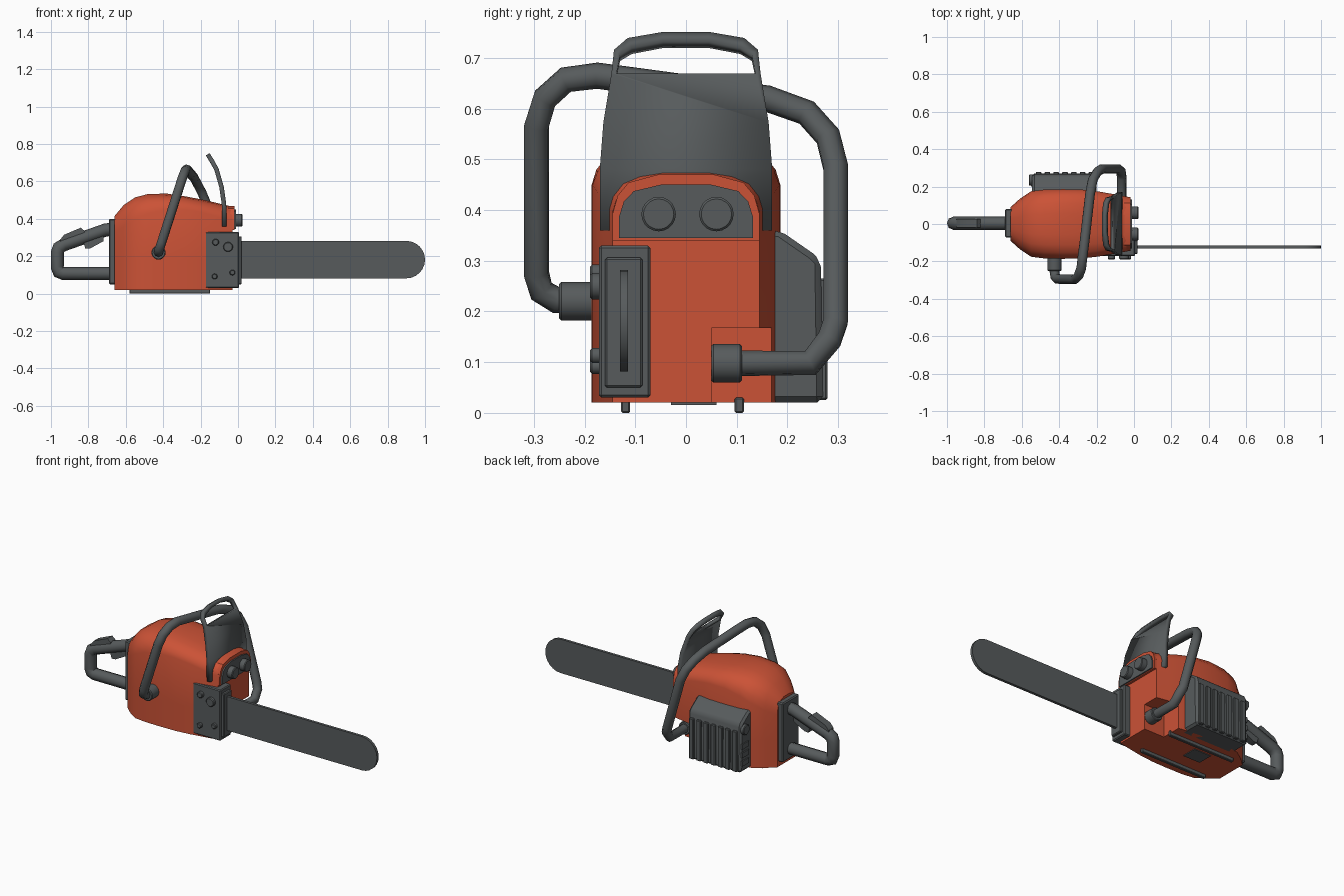
import bpy, bmesh, math
from mathutils import Vector, Matrix

cube = bpy.data.objects.get("Cube")
if cube:
    bpy.data.objects.remove(cube, do_unlink=True)


def material(name, rgb):
    m = bpy.data.materials.new(name)
    m.use_nodes = True
    m.diffuse_color = (*rgb, 1)
    m.node_tree.nodes["Principled BSDF"].inputs["Base Color"].default_value = (*rgb, 1)
    return m


ORANGE = material("orange casing", (0.6, 0.085, 0.037))
GREY = material("dark grey plastic", (0.095, 0.105, 0.108))


def activate(ob):
    bpy.ops.object.select_all(action='DESELECT')
    ob.select_set(True)
    bpy.context.view_layer.objects.active = ob


def finish(name, bm, mat, angle=35, bevel=0):
    bmesh.ops.recalc_face_normals(bm, faces=bm.faces)
    if bevel:
        sharp = [e for e in bm.edges if e.calc_face_angle(0) > 0.6]
        bmesh.ops.bevel(bm, geom=sharp, offset=bevel, segments=1, affect='EDGES')
    me = bpy.data.meshes.new(name)
    bm.to_mesh(me)
    bm.free()
    ob = bpy.data.objects.new(name, me)
    bpy.context.collection.objects.link(ob)
    me.materials.append(mat)
    activate(ob)
    bpy.ops.object.shade_smooth_by_angle(angle=math.radians(angle))
    return ob


def prism(name, pts, axis, a, b, mat=GREY, bevel=0):
    """Extrude a flat outline along x or y; the outline uses the other two axes."""
    bm = bmesh.new()
    put = (lambda p, t: (t, p[0], p[1])) if axis == 'x' else (lambda p, t: (p[0], t, p[1]))
    lo, hi = [[bm.verts.new(put(p, t)) for p in pts] for t in (a, b)]
    bm.faces.new(lo)
    bm.faces.new(hi)
    for i in range(len(pts)):
        j = (i + 1) % len(pts)
        bm.faces.new((lo[i], lo[j], hi[j], hi[i]))
    return finish(name, bm, mat, 30, bevel)


def box(name, x, y, z, mat=GREY, bevel=0):
    return prism(name, [(x[0], z[0]), (x[1], z[0]), (x[1], z[1]), (x[0], z[1])], 'y', *y, mat, bevel)


def cylinder(name, centre, r, length, axis, mat=GREY, bevel=0.004):
    bm = bmesh.new()
    bmesh.ops.create_cone(bm, cap_ends=True, segments=20, radius1=r, radius2=r, depth=length)
    turn = Matrix.Rotation(math.pi / 2, 4, 'Y' if axis == 'x' else 'X')
    bm.transform(Matrix.Translation(centre) @ turn)
    return finish(name, bm, mat, 35, bevel)


def tube(name, path, r):
    cu = bpy.data.curves.new(name, 'CURVE')
    cu.dimensions = '3D'
    cu.bevel_depth, cu.bevel_resolution, cu.use_fill_caps = r, 2, True
    sp = cu.splines.new('POLY')
    sp.points.add(len(path) - 1)
    for p, co in zip(sp.points, path):
        p.co = (*co, 1)
    ob = bpy.data.objects.new(name, cu)
    bpy.context.collection.objects.link(ob)
    cu.materials.append(GREY)
    activate(ob)
    bpy.ops.object.convert(target='MESH')
    bpy.ops.object.shade_smooth_by_angle(angle=math.radians(50))


# Engine casing: arched cross-sections lofted along x
sections = [  # x, half width, shoulder height, top height
    (-0.66, 0.09, 0.33, 0.415), (-0.61, 0.135, 0.36, 0.475), (-0.55, 0.175, 0.40, 0.515),
    (-0.48, 0.184, 0.43, 0.533), (-0.38, 0.186, 0.45, 0.535), (-0.28, 0.184, 0.45, 0.52),
    (-0.19, 0.174, 0.435, 0.503), (-0.10, 0.158, 0.41, 0.482), (-0.03, 0.145, 0.395, 0.465)]
arch = [(1, 0), (0.95, 0.35), (0.82, 0.7), (0.6, 0.9), (0.3, 1)]
bm = bmesh.new()
rings = []
for x, w, sh, top in sections:
    half = [(w, 0.02), (w, 0.18)] + [(w * u, sh + (top - sh) * v) for u, v in arch]
    ring = half + [(-y, z) for y, z in reversed(half)]
    rings.append([bm.verts.new((x, y, z)) for y, z in ring])
for r, s in zip(rings, rings[1:]):
    for i in range(len(r)):
        j = (i + 1) % len(r)
        bm.faces.new((r[i], r[j], s[j], s[i]))
bm.faces.new(rings[0])
bm.faces.new(rings[-1])
casing = finish("engine_casing", bm, ORANGE)

# Corner pocket where the front handle is mounted
cutter = box("pocket_cutter", (-0.16, 0.1), (0.05, 0.3), (-0.1, 0.167), ORANGE)
cutter.hide_render = True
mod = casing.modifiers.new("pocket", 'BOOLEAN')
mod.object, mod.operation, mod.solver = cutter, 'DIFFERENCE', 'EXACT'
activate(casing)
bpy.ops.object.modifier_apply(modifier="pocket")
bpy.data.objects.remove(cutter, do_unlink=True)
activate(casing)
bpy.ops.object.shade_smooth_by_angle(angle=math.radians(35))


# Front control panel with an orange surround and two knobs
def arch_outline(w, base, top):
    h = top - base
    half = [(w, base), (w, base + 0.4 * h), (w * 0.93, base + 0.68 * h), (w * 0.78, base + 0.88 * h), (w * 0.38, top)]
    return half + [(-y, z) for y, z in reversed(half)]


prism("panel_surround", arch_outline(0.145, 0.34, 0.47), 'x', -0.09, -0.018, ORANGE)
prism("control_panel", arch_outline(0.132, 0.345, 0.45), 'x', -0.03, -0.01)
for side, y in (("right", -0.054), ("left", 0.06)):
    cylinder(f"{side}_knob", (0.004, y, 0.392), 0.034, 0.04, 'x')

# Chain cover, guide bar and cover screws
box("chain_cover", (-0.175, 0.005), (-0.172, -0.07), (0.03, 0.33), bevel=0.005)
box("cover_lip", (-0.02, 0.02), (-0.16, -0.086), (0.05, 0.306), bevel=0.004)
bar = [(-0.1, 0.082), (0.0, 0.082)]
for i in range(13):
    a = math.pi * (i / 12 - 0.5)
    bar.append((0.9 + 0.1 * math.cos(a), 0.182 + 0.1 * math.sin(a)))
bar += [(0.0, 0.282), (-0.1, 0.282)]
prism("guide_bar", bar, 'y', -0.13, -0.114)
for i, (x, z, r) in enumerate([(-0.12, 0.275, 0.018), (-0.053, 0.25, 0.026),
                               (-0.125, 0.092, 0.015), (-0.03, 0.113, 0.015)]):
    cylinder(f"cover_screw_{i + 1}", (x, -0.177, z), r, 0.024, 'y')

# Hand guard: curved sheet with a slot under its top rail
curve = [(0.36, -0.073), (0.48, -0.075), (0.57, -0.088), (0.665, -0.115), (0.71, -0.14), (0.745, -0.162)]


def guard_x(z):
    for (z0, x0), (z1, x1) in zip(curve, curve[1:]):
        if z <= z1:
            return x0 + (x1 - x0) * (z - z0) / (z1 - z0)
    return curve[-1][1]


def both(half):
    return half + [(-y, z) for y, z in reversed(half)]


bm = bmesh.new()


def guard_face(pts):
    bm.faces.new([bm.verts.new((guard_x(z), y, z)) for y, z in pts])


rows = [(0.17, 0.36), (0.17, 0.48), (0.163, 0.57), (0.147, 0.665)]
for (w0, z0), (w1, z1) in zip(rows, rows[1:]):
    inner = [(0.137, z1), (-0.137, z1)] if z1 == rows[-1][1] else []
    guard_face([(-w0, z0), (w0, z0), (w1, z1)] + inner + [(-w1, z1)])
outer = both([(0.147, 0.665), (0.142, 0.71), (0.115, 0.733), (0.045, 0.745)])
hole = both([(0.137, 0.665), (0.13, 0.7), (0.107, 0.714), (0.045, 0.726)])
for i in range(len(outer) - 1):
    guard_face([outer[i], outer[i + 1], hole[i + 1], hole[i]])
bmesh.ops.remove_doubles(bm, verts=bm.verts, dist=0.0005)
guard = finish("hand_guard", bm, GREY)
mod = guard.modifiers.new("thickness", 'SOLIDIFY')
mod.thickness, mod.offset = 0.024, 0

# Wrap-around front handle with its end sockets
tube("front_handle", [
    (-0.425, -0.2, 0.22), (-0.425, -0.255, 0.222), (-0.42, -0.285, 0.24), (-0.408, -0.295, 0.275),
    (-0.315, -0.295, 0.565), (-0.297, -0.278, 0.62), (-0.282, -0.237, 0.657), (-0.275, -0.175, 0.665),
    (-0.265, -0.1, 0.655), (-0.235, 0.16, 0.62), (-0.22, 0.238, 0.592), (-0.195, 0.28, 0.545),
    (-0.17, 0.295, 0.485), (-0.085, 0.295, 0.18), (-0.07, 0.283, 0.145), (-0.065, 0.245, 0.098),
    (-0.065, 0.09, 0.098)], 0.026)
cylinder("right_handle_socket", (-0.425, -0.213, 0.22), 0.038, 0.074, 'y')
cylinder("left_handle_socket", (-0.065, 0.08, 0.098), 0.038, 0.06, 'y')

# Rear handle, mounting plate, throttle lock and trigger
box("rear_plate", (-0.69, -0.65), (-0.072, 0.08), (0.05, 0.4), bevel=0.006)
tube("rear_handle", [
    (-0.67, 0.004, 0.108), (-0.935, 0.004, 0.108), (-0.958, 0.004, 0.116), (-0.966, 0.004, 0.14),
    (-0.966, 0.004, 0.22), (-0.958, 0.004, 0.245), (-0.93, 0.004, 0.262), (-0.71, 0.004, 0.34),
    (-0.67, 0.004, 0.345)], 0.035)
prism("throttle_lock", [(-0.95, 0.27), (-0.95, 0.29), (-0.93, 0.315), (-0.84, 0.353), (-0.82, 0.335),
                        (-0.82, 0.3)], 'y', -0.02, 0.026)
prism("trigger", [(-0.83, 0.285), (-0.815, 0.24), (-0.79, 0.242), (-0.72, 0.28), (-0.72, 0.32)],
      'y', -0.016, 0.022)

# Starter housing on the left side, with raised ribs and an outlet
prism("starter_housing", [(0.14, 0.02), (0.27, 0.02), (0.266, 0.3), (0.25, 0.315), (0.185, 0.36), (0.14, 0.36)],
      'x', -0.545, -0.2, bevel=0.012)
for i in range(7):
    x = -0.525 + i * 0.047
    box(f"starter_rib_{i + 1}", (x, x + 0.03), (0.25, 0.279), (0.025, 0.265), bevel=0.004)
cylinder("outlet", (-0.55, 0.235, 0.27), 0.03, 0.024, 'x')
for i in range(3):
    z = 0.06 + i * 0.05
    box(f"rear_rib_{i + 1}", (-0.552, -0.53), (0.2, 0.26), (z, z + 0.03))

# Underside runners and inspection plate
for side, y in (("right", -0.119), ("left", 0.105)):
    box(f"{side}_runner", (-0.58, -0.15), (y - 0.009, y + 0.009), (0, 0.03), bevel=0.003)
box("bottom_plate", (-0.47, -0.36), (-0.03, 0.06), (0.016, 0.024))
